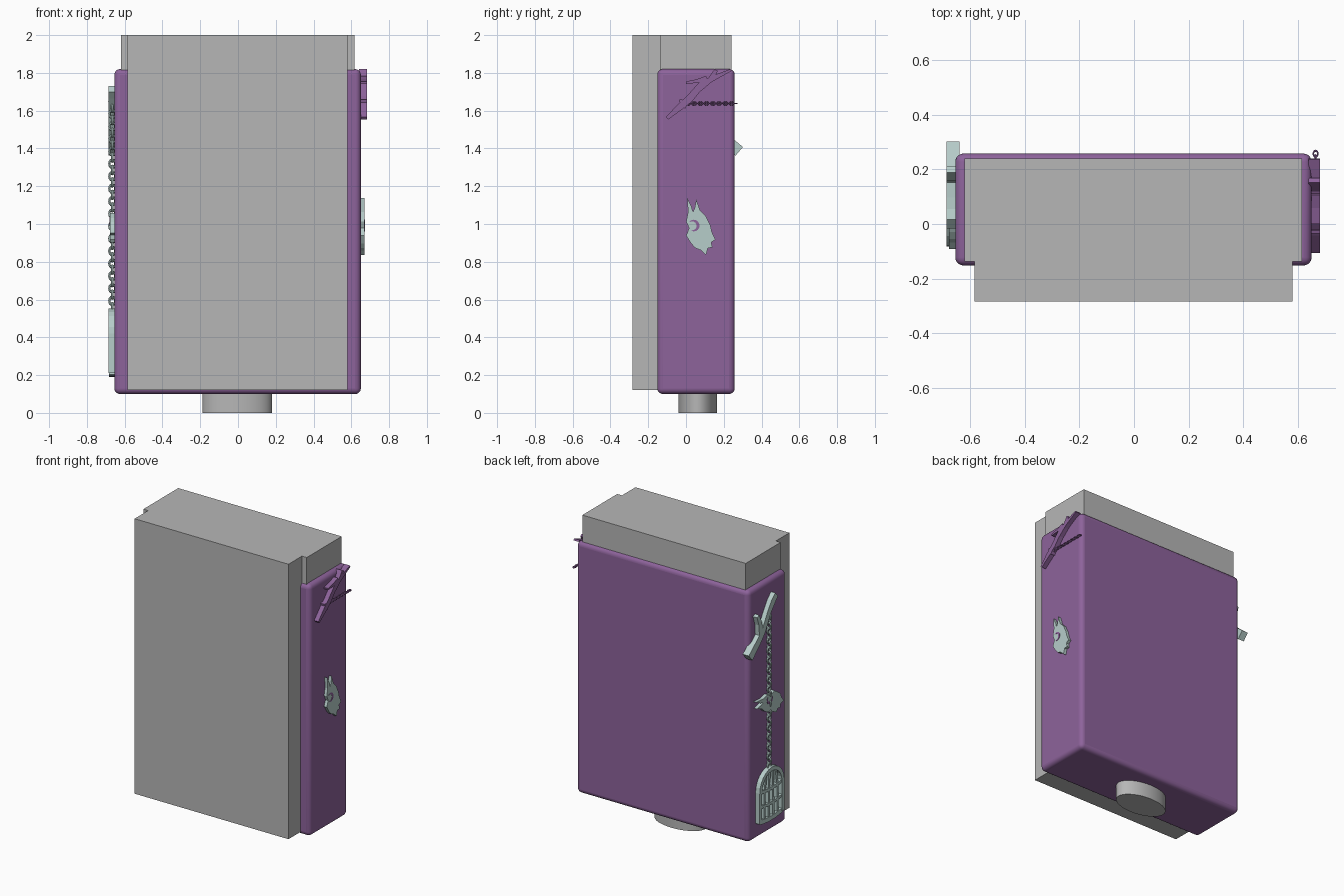
import bpy, bmesh, math
from mathutils import Vector

cube = bpy.data.objects.get("Cube")
if cube:
    bpy.data.objects.remove(cube, do_unlink=True)


def material(name, rgb):
    m = bpy.data.materials.new(name)
    m.use_nodes = True
    m.diffuse_color = (*rgb, 1)
    m.node_tree.nodes["Principled BSDF"].inputs["Base Color"].default_value = (*rgb, 1)
    return m


GREY = material("grey", (0.47, 0.47, 0.47))
PURPLE = material("purple", (0.27, 0.125, 0.33))
PALE = material("pale_teal", (0.47, 0.61, 0.59))


def prism(name, pts, depth, mat):
    """Extrude a closed outline of 3D points along the depth vector."""
    bm = bmesh.new()
    face = bm.faces.new([bm.verts.new(p) for p in pts])
    ext = bmesh.ops.extrude_face_region(bm, geom=[face])
    moved = [g for g in ext["geom"] if isinstance(g, bmesh.types.BMVert)]
    bmesh.ops.translate(bm, verts=moved, vec=depth)
    bmesh.ops.recalc_face_normals(bm, faces=bm.faces)
    mesh = bpy.data.meshes.new(name)
    bm.to_mesh(mesh)
    bm.free()
    mesh.materials.append(mat)
    obj = bpy.data.objects.new(name, mesh)
    bpy.context.collection.objects.link(obj)
    return obj


def side_plate(name, outline, x0, x1, mat):
    """Flat relief on a side wall; the outline is in (y, z)."""
    return prism(name, [(x0, y, z) for y, z in outline], (x1 - x0, 0, 0), mat)


def stroke(name, path, widths, x0, x1, mat):
    """Relief bar following a (y, z) path with a width at each point."""
    pts = [Vector(p) for p in path]
    left, right = [], []
    for i, p in enumerate(pts):
        d = (pts[min(i + 1, len(pts) - 1)] - pts[max(i - 1, 0)]).normalized()
        n = Vector((-d.y, d.x)) * widths[i] / 2
        left.append(p + n)
        right.append(p - n)
    return side_plate(name, left + right[::-1], x0, x1, mat)


def chain(name, start, step, count, size, mat):
    """Run of oval links, alternately flat on the wall and edge-on."""
    step = Vector(step)
    along_y = abs(step.y) > abs(step.z)
    for k, label in enumerate(("flat", "edge")):
        bpy.ops.mesh.primitive_torus_add(
            major_segments=12, minor_segments=6,
            major_radius=size, minor_radius=size * 0.35)
        link = bpy.context.object
        link.name = f"{name}_{label}_links"
        for v in link.data.vertices:
            a, b, c = v.co
            across, out = (b * 0.75, c) if k == 0 else (c, b * 0.75)
            v.co = (out, a, across) if along_y else (out, across, a)
        link.location = Vector(start) + step * k
        arr = link.modifiers.new("repeat", "ARRAY")
        arr.count = count // 2
        arr.use_relative_offset = False
        arr.use_constant_offset = True
        arr.constant_offset_displace = step * 2
        link.data.materials.append(mat)
        bpy.ops.object.shade_smooth_by_angle()


# Case with rounded edges
bpy.ops.mesh.primitive_cube_add(size=1, location=(-0.002, 0.053, 0.96))
case = bpy.context.object
case.name = "case"
case.scale = (1.305, 0.41, 1.72)
bpy.ops.object.transform_apply(location=False, rotation=False, scale=True)
bev = case.modifiers.new("rounded_edges", "BEVEL")
bev.width, bev.segments = 0.03, 5
case.data.materials.append(PURPLE)
bpy.ops.object.shade_smooth_by_angle()

# Stepped block sitting in the case
half = [(0.582, -0.283), (0.582, -0.137), (0.618, -0.137), (0.618, 0.24)]
outline = half + [(-x, y) for x, y in reversed(half)]
prism("inner_block", [(x - 0.002, y, 0.12) for x, y in outline], (0, 0, 1.88), GREY)

# Oval foot
bpy.ops.mesh.primitive_cylinder_add(vertices=64, radius=1, depth=0.12,
                                    location=(-0.004, 0.062, 0.06))
foot = bpy.context.object
foot.name = "foot"
foot.scale = (0.184, 0.103, 1)
foot.data.materials.append(GREY)
bpy.ops.object.shade_smooth_by_angle()

# Furry head with two ears, upright on one side and lying down on the other
HEAD = [(-.068, .15), (-.045, .105), (-.037, .075), (-.027, .1), (-.02, .143),
        (0, .085), (.03, .055), (.055, .005), (.063, -.03), (.082, -.07),
        (.06, -.085), (.066, -.112), (.042, -.115), (.032, -.152), (.005, -.127),
        (-.025, -.115), (-.048, -.09), (-.073, -.05), (-.058, -.01), (-.073, .025),
        (-.063, .075)]
EYE = [(-.037 + .027 * math.cos(a), .003 + .027 * math.sin(a))
       for a in [math.radians(130 - 24 * i) for i in range(11)]]
EYE_WIDTHS = [.002 + .014 * math.sin(math.pi * i / 10) for i in range(11)]


def upright(p):
    return (0.074 + p[0], 0.988 + p[1])


def lying(p):
    return (0.06 + p[1], 0.985 - p[0])


for side, place, x in (("left", upright, 0.671), ("right", lying, -0.678)):
    s = math.copysign(1, x)
    side_plate(f"{side}_head", [place(p) for p in HEAD], s * 0.64, x, PALE)
    stroke(f"{side}_head_eye", [place(p) for p in EYE], EYE_WIDTHS,
           x - s * 0.003, x + s * 0.002, PURPLE)

# Purple branch and short chain on the left wall
stroke("left_branch", [(-.1, 1.56), (-.03, 1.622), (.02, 1.665), (.08, 1.735), (.15, 1.775),
                       (.238, 1.815)], [.018, .036, .04, .036, .026, .012], 0.64, 0.682, PURPLE)
stroke("left_branch_fork", [(.07, 1.715), (.13, 1.765), (.16, 1.815)],
       [.03, .028, .02], 0.64, 0.682, PURPLE)
stroke("left_branch_twig", [(0, 1.748), (.06, 1.757), (.11, 1.773)],
       [.012, .02, .024], 0.64, 0.682, PURPLE)
stroke("left_branch_spur", [(-.03, 1.66), (-.02, 1.63), (0, 1.62)],
       [.012, .02, .02], 0.64, 0.682, PURPLE)
chain("left_chain", (0.665, 0.01, 1.638), (0, 0.0165, 0), 16, 0.011, PURPLE)

# Pale branch and long chain on the right wall
stroke("right_branch", [(0, 1.715), (.035, 1.68), (.08, 1.62), (.14, 1.515), (.2, 1.455),
                        (.282, 1.385)], [.045, .05, .042, .046, .055, .06],
       -0.64, -0.686, PALE)
stroke("right_branch_twig", [(.2, 1.64), (.175, 1.58), (.165, 1.49)],
       [.025, .035, .04], -0.64, -0.686, PALE)
chain("right_chain", (-0.666, 0.055, 0.56), (0, 0, 0.033), 34, 0.021, PALE)

# Birdcage hanging from the chain: domed frame, bars, hoops and base
CY, HALF, BASE, SPRING = 0.05, 0.12, 0.21, 0.42
BACK, FRONT = -0.64, -0.686


def roof(offset):
    return SPRING + 0.12 * math.sqrt(max(0, 1 - (offset / HALF) ** 2))


dome = [(CY + HALF * math.cos(a), SPRING + 0.12 * math.sin(a))
        for a in [math.pi * i / 12 for i in range(13)]]
frame = [(CY + HALF, BASE)] + dome + [(CY - HALF, BASE)]
stroke("cage_frame", frame, [0.026] * len(frame), BACK, FRONT, PALE)
for i, off in enumerate((-0.072, -0.024, 0.024, 0.072)):
    stroke(f"cage_bar_{i + 1}", [(CY + off, BASE), (CY + off * 0.95, SPRING),
                                 (CY + off * 0.7, roof(off))],
           [0.018] * 3, BACK, FRONT + 0.006, PALE)
for i, (z, w) in enumerate(((BASE + 0.008, 0.03), (0.32, 0.018), (SPRING, 0.02))):
    hoop = [(CY + HALF * t / 3, z - 0.012 * (1 - (t / 3) ** 2)) for t in range(-3, 4)]
    stroke(f"cage_hoop_{i + 1}", hoop, [w] * 7, BACK, FRONT + 0.002, PALE)
